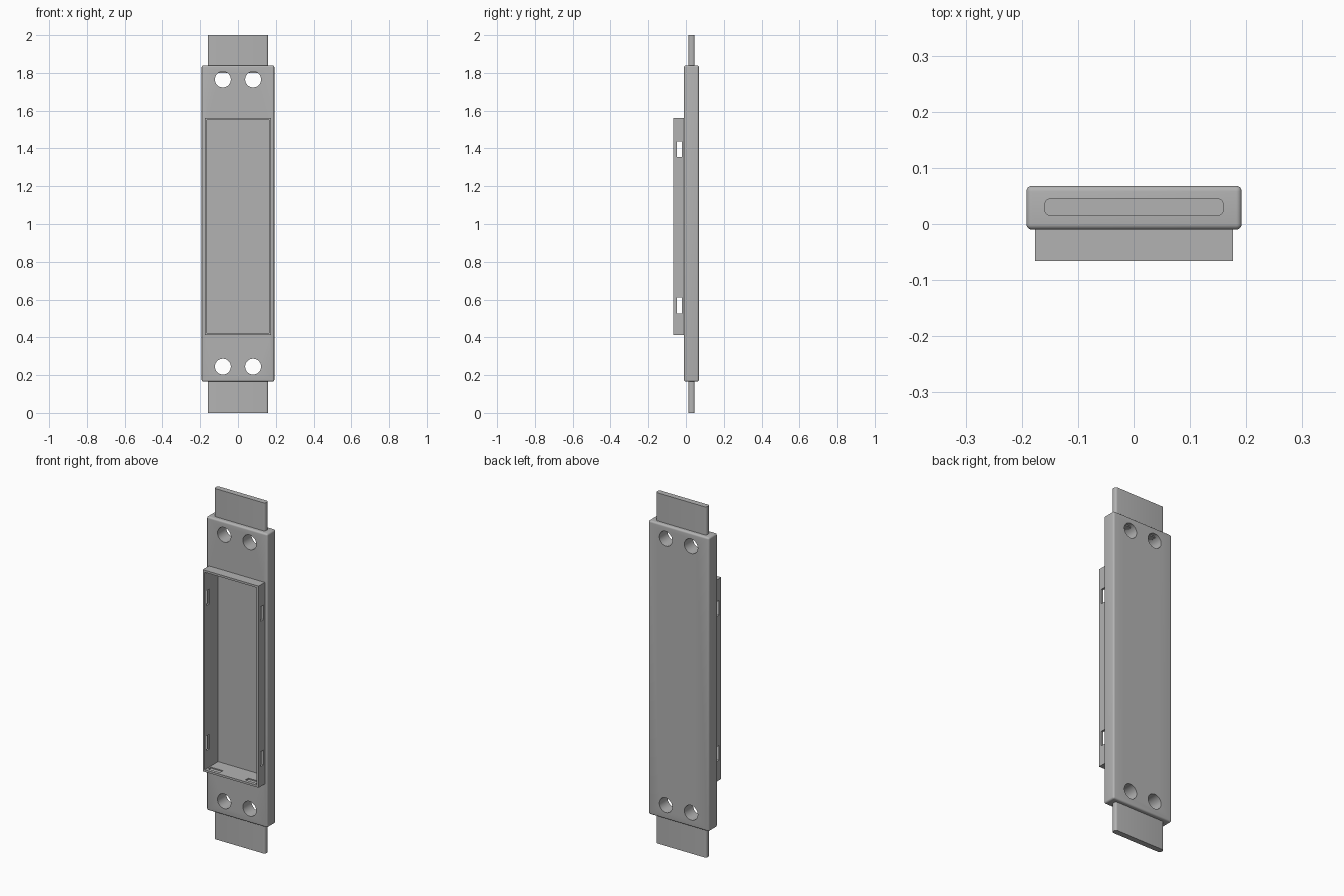
import bpy, bmesh
from mathutils import Matrix

cube = bpy.data.objects.get("Cube")
if cube:
    bpy.data.objects.remove(cube)

grey = bpy.data.materials.new("plain grey")
grey.use_nodes = True
COLOUR = (0.45, 0.45, 0.45, 1)
grey.diffuse_color = COLOUR
grey.node_tree.nodes["Principled BSDF"].inputs["Base Color"].default_value = COLOUR


def finish(name, bm):
    mesh = bpy.data.meshes.new(name)
    bm.to_mesh(mesh)
    bm.free()
    mesh.materials.append(grey)
    obj = bpy.data.objects.new(name, mesh)
    bpy.context.collection.objects.link(obj)
    return obj


def add_box(bm, x, y, z):
    """Add a box from (low, high) ranges."""
    size = [b - a for a, b in (x, y, z)]
    centre = [(a + b) / 2 for a, b in (x, y, z)]
    bmesh.ops.create_cube(bm, size=1, matrix=Matrix.Translation(centre) @ Matrix.Diagonal((*size, 1)))


def box(name, x, y, z, radius=0, upright_only=False):
    bm = bmesh.new()
    add_box(bm, x, y, z)
    if radius:
        edges = [e for e in bm.edges if not upright_only
                 or abs(e.verts[0].co.z - e.verts[1].co.z) > 0.01]
        bmesh.ops.bevel(bm, geom=edges, offset=radius, segments=5, profile=0.5, affect='EDGES')
    return finish(name, bm)


def cut(obj, cutter):
    mod = obj.modifiers.new("cut", 'BOOLEAN')
    mod.operation = 'DIFFERENCE'
    mod.solver = 'EXACT'
    mod.object = cutter


def smooth(obj):
    bpy.ops.object.select_all(action='DESELECT')
    obj.select_set(True)
    bpy.context.view_layer.objects.active = obj
    bpy.ops.object.shade_smooth_by_angle(angle=0.6)


# Rounded main plate and the raised tray rim on its front
body = box("body_plate", (-0.192, 0.192), (-0.01, 0.068), (0.165, 1.84), 0.01)
rim = box("tray_rim", (-0.176, 0.176), (-0.066, -0.005), (0.412, 1.562))

# Strap ends, top and bottom
for name, z in (("lower_strap", (0, 0.2)), ("upper_strap", (1.8, 2))):
    smooth(box(name, (-0.16, 0.16), (0.014, 0.046), z, 0.012, True))

# Tray recess
recess = box("recess_cutter", (-0.164, 0.164), (-0.2, 0.055), (0.424, 1.55))

# Four round holes through the plate
bm = bmesh.new()
for x in (-0.08, 0.08):
    for z in (0.245, 1.765):
        bmesh.ops.create_cone(bm, cap_ends=True, segments=48, radius1=0.042, radius2=0.042, depth=0.4,
                              matrix=Matrix.Translation((x, 0, z)) @ Matrix.Rotation(1.5707963, 4, 'X'))
holes = finish("hole_cutter", bm)

# Clip slots through the side walls, shallow ones inside the end walls
bm = bmesh.new()
for z in ((0.526, 0.61), (1.354, 1.438)):
    add_box(bm, (-0.3, 0.3), (-0.048, -0.021), z)
for x in ((-0.155, -0.08), (0.08, 0.155)):
    add_box(bm, x, (-0.048, -0.021), (0.418, 0.45))
    add_box(bm, x, (-0.048, -0.021), (1.52, 1.556))
slots = finish("slot_cutter", bm)

for obj, cutters in ((body, (holes, recess)), (rim, (recess, slots))):
    for cutter in cutters:
        cut(obj, cutter)
for cutter in (holes, recess, slots):
    cutter.hide_render = True
    cutter.hide_viewport = True
    cutter.display_type = 'WIRE'

# Bake the cuts so that smoothing works on the final edges
bpy.context.view_layer.update()
graph = bpy.context.evaluated_depsgraph_get()
for obj in (body, rim):
    mesh = bpy.data.meshes.new_from_object(obj.evaluated_get(graph))
    obj.modifiers.clear()
    obj.data = mesh
smooth(body)
for cutter in (holes, recess, slots):
    bpy.data.objects.remove(cutter)
